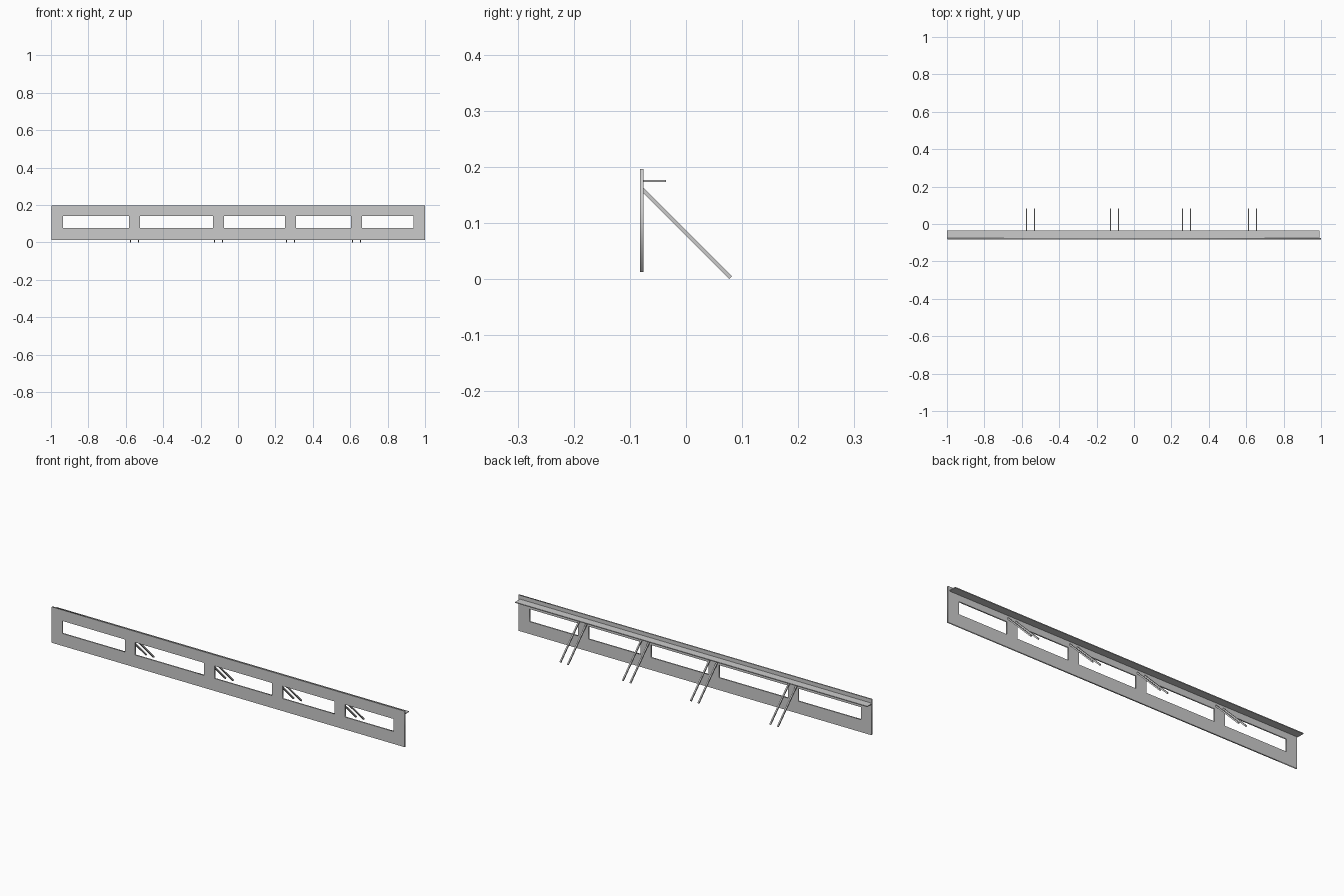
import bpy, math
from mathutils import Matrix, Vector

if "Cube" in bpy.data.objects:
    bpy.data.objects.remove(bpy.data.objects["Cube"])


def box(name, lo, hi):
    lo, hi = Vector(lo), Vector(hi)
    bpy.ops.mesh.primitive_cube_add(size=1)
    ob = bpy.context.object
    ob.name = name
    ob.data.transform(Matrix.Translation((lo + hi) / 2) @ Matrix.Diagonal((*(hi - lo), 1)))
    return ob


# Fascia panel: outline with window holes, as a filled curve extruded in y
X0, X1, Z0, Z1 = -0.996, 1.0, 0.0125, 0.196
WIN_Z = (0.076, 0.14)
Y_FRONT, Y_BACK = -0.082, -0.0755
posts = [-0.5535, -0.1045, 0.2805, 0.6335]
POST_HALF = 0.0295
edges = [-0.936] + [p + s * POST_HALF for p in posts for s in (-1, 1)] + [0.937]
rects = [(X0, X1, Z0, Z1)] + [(a, b, *WIN_Z) for a, b in zip(edges[::2], edges[1::2])]

curve = bpy.data.curves.new("front_panel", "CURVE")
curve.dimensions = "2D"
curve.fill_mode = "BOTH"
curve.extrude = (Y_BACK - Y_FRONT) / 2
for a, b, c, d in rects:
    sp = curve.splines.new("POLY")
    sp.points.add(3)
    for p, (x, z) in zip(sp.points, [(a, c), (b, c), (b, d), (a, d)]):
        p.co = (x, z, 0, 1)
    sp.use_cyclic_u = True
panel = bpy.data.objects.new("front_panel", curve)
panel.rotation_euler.x = math.pi / 2
panel.location.y = (Y_FRONT + Y_BACK) / 2
bpy.context.collection.objects.link(panel)
bpy.ops.object.select_all(action="DESELECT")
panel.select_set(True)
bpy.context.view_layer.objects.active = panel
bpy.ops.object.convert(target="MESH")

# Horizontal ledge behind the panel
box("rear_ledge", (-1.0, Y_BACK - 0.001, 0.1725), (0.992, -0.036, 0.1765))

# Pairs of diagonal struts behind each post
W = 0.0035
top, foot = Vector((0, -0.0775, 0.1597)), Vector((0, 0.0795, 0.0025))
length = (foot - top).length
turn = (foot - top).to_track_quat("Z", "Y")
for i, post in enumerate(posts):
    for side, dx in (("left", -0.0215), ("right", 0.0215)):
        strut = box(f"strut_{side}_{i + 1}", (-W, -W, 0), (W, W, length))
        strut.rotation_euler = turn.to_euler()
        strut.location = top + Vector((post + dx, 0, 0))
